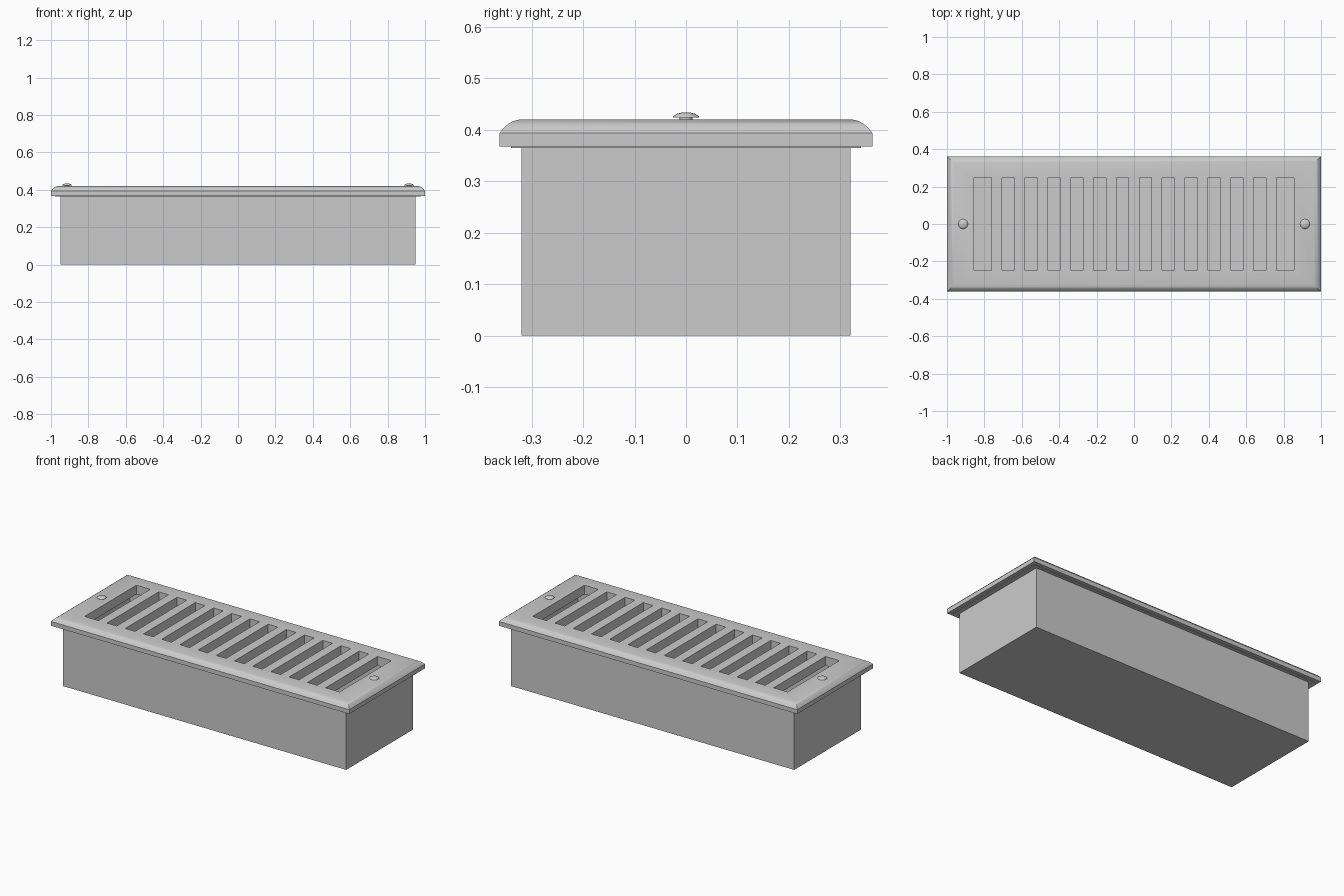
import bpy, bmesh, math

if "Cube" in bpy.data.objects:
    bpy.data.objects.remove(bpy.data.objects["Cube"])

def finish(name, bm, angle=None):
    bmesh.ops.recalc_face_normals(bm, faces=bm.faces)
    me = bpy.data.meshes.new(name)
    bm.to_mesh(me)
    bm.free()
    ob = bpy.data.objects.new(name, me)
    bpy.context.collection.objects.link(ob)
    if angle:
        bpy.ops.object.select_all(action='DESELECT')
        ob.select_set(True)
        bpy.context.view_layer.objects.active = ob
        bpy.ops.object.shade_smooth_by_angle(angle=math.radians(angle))
    return ob

def bridge(bm, a, b):
    n = len(a)
    for i in range(n):
        bm.faces.new((a[i], a[(i + 1) % n], b[(i + 1) % n], b[i]))

def rect_rings(bm, rings, closed=False):
    """Rectangular loops (half x, half y, z) joined in order."""
    loops = [[bm.verts.new((sx * x, sy * y, z))
              for sx, sy in ((-1, -1), (1, -1), (1, 1), (-1, 1))] for x, y, z in rings]
    for a, b in zip(loops, loops[1:]):
        bridge(bm, a, b)
    if closed:
        bridge(bm, loops[-1], loops[0])
    return loops

TOP, UNDER = 0.42, 0.368
OPEN_X, OPEN_Y = 0.855, 0.248

# Face plate frame: rounded rim, long opening and small collar underneath
rim = [(0, UNDER), (0, 0.394), (0.007, 0.403), (0.016, 0.411), (0.026, 0.417), (0.038, TOP)]
rings = [(1 - i, 0.362 - i, z) for i, z in rim]
rings += [(OPEN_X, OPEN_Y, TOP), (OPEN_X, OPEN_Y, UNDER - 0.003),
          (0.978, 0.34, UNDER - 0.003), (0.978, 0.34, UNDER)]
bm = bmesh.new()
rect_rings(bm, rings, closed=True)
finish("face_plate", bm, 30)

# Cross bars dividing the opening into slots
bm = bmesh.new()
for k in range(-6, 7):
    res = bmesh.ops.create_cube(bm, size=1)
    for v in res["verts"]:
        v.co.x = v.co.x * 0.057 + k * 0.1222
        v.co.y *= 2 * OPEN_Y
        v.co.z = TOP if v.co.z > 0 else UNDER - 0.003
finish("grille_bars", bm)

# Hollow duct box with closed floor
bm = bmesh.new()
loops = rect_rings(bm, [(0.95, 0.32, 0), (0.95, 0.32, UNDER),
                        (0.942, 0.312, UNDER), (0.942, 0.312, 0.008)])
bm.faces.new(loops[0])
bm.faces.new(loops[-1])
finish("duct_box", bm)

# Domed screws at both ends
profile = [(0.013, 0.416), (0.013, 0.424), (0.026, 0.424), (0.023, 0.428),
           (0.017, 0.4315), (0.009, 0.4335)]
N = 24
for side, cx in (("left", -0.914), ("right", 0.914)):
    bm = bmesh.new()
    loops = [[bm.verts.new((cx + r * math.cos(2 * math.pi * i / N),
                            r * math.sin(2 * math.pi * i / N), z)) for i in range(N)]
             for r, z in profile]
    for a, b in zip(loops, loops[1:]):
        bridge(bm, a, b)
    bm.faces.new(loops[0])
    bm.faces.new(loops[-1])
    finish("screw_" + side, bm, 40)
